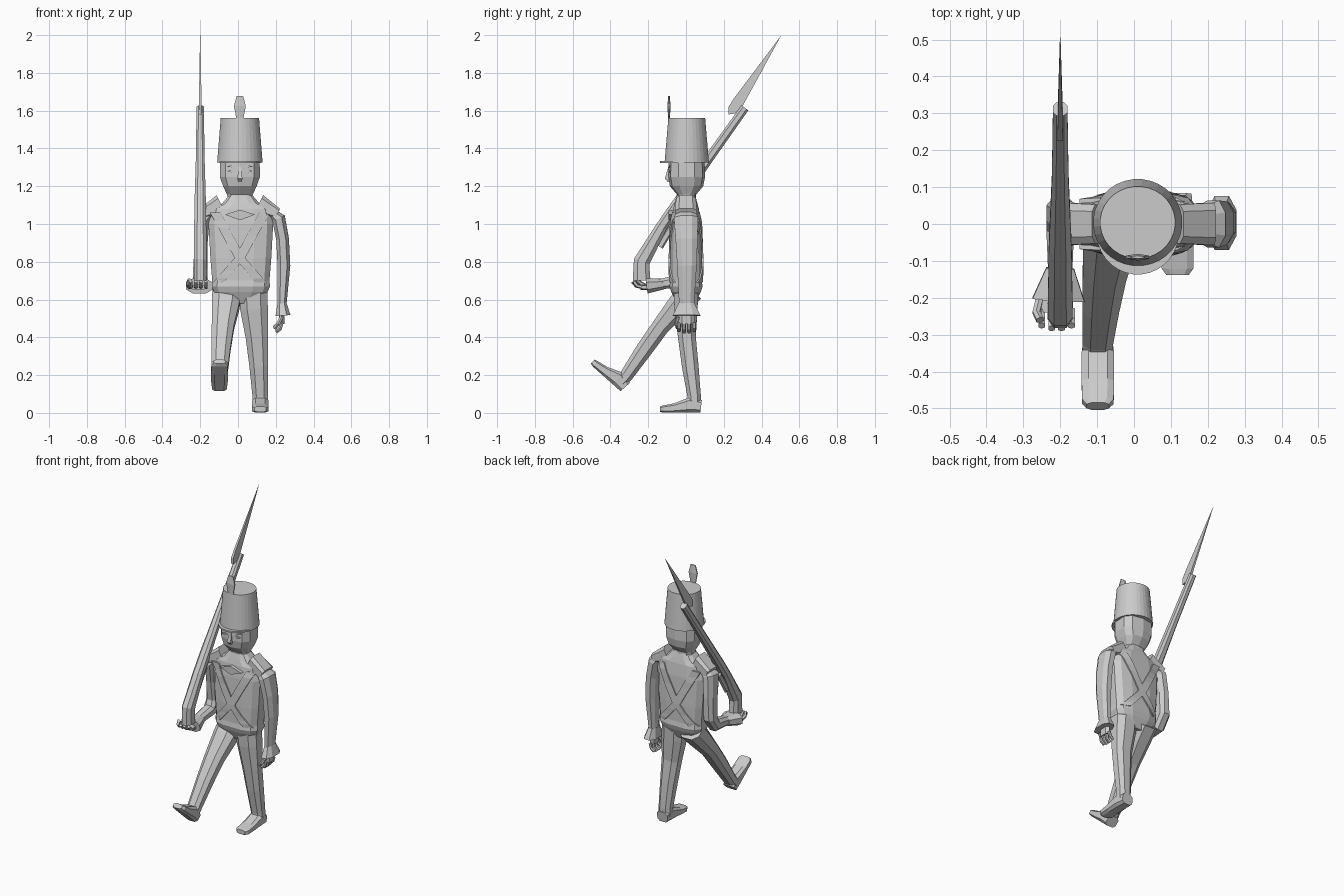
import bpy, bmesh, math
from mathutils import Vector, Matrix
from mathutils.bvhtree import BVHTree

cube = bpy.data.objects.get("Cube")
if cube:
    bpy.data.objects.remove(cube)

grey = bpy.data.materials.new("plain_grey")
grey.use_nodes = True
colour = (0.6, 0.6, 0.6, 1)
grey.diffuse_color = colour
grey.node_tree.nodes["Principled BSDF"].inputs["Base Color"].default_value = colour

MID = 0.01  # body centre line in x


def finish(name, bm):
    bmesh.ops.recalc_face_normals(bm, faces=bm.faces)
    mesh = bpy.data.meshes.new(name)
    bm.to_mesh(mesh)
    bm.free()
    mesh.materials.append(grey)
    obj = bpy.data.objects.new(name, mesh)
    bpy.context.collection.objects.link(obj)
    return obj


def loft_bm(rings, sides=8, square=0.8, matrix=None):
    """Skin rings (x, y, z, half width, half depth) set square to their path."""
    bm = bmesh.new()
    centres = [Vector(r[:3]) for r in rings]
    loops = []
    for i, ring in enumerate(rings):
        along = centres[min(i + 1, len(rings) - 1)] - centres[max(i - 1, 0)]
        along.normalize()
        side = Vector((1, 0, 0))
        side = (side - along * side.dot(along)).normalized()
        deep = along.cross(side)
        loop = []
        for k in range(sides):
            a = math.tau * (k + 0.5) / sides
            c, s = math.cos(a), math.sin(a)
            u = math.copysign(abs(c) ** square, c) * ring[3]
            v = math.copysign(abs(s) ** square, s) * ring[4]
            loop.append(bm.verts.new(centres[i] + side * u + deep * v))
        loops.append(loop)
    for a, b in zip(loops, loops[1:]):
        for k in range(sides):
            j = (k + 1) % sides
            bm.faces.new((a[k], a[j], b[j], b[k]))
    bm.faces.new(loops[0])
    bm.faces.new(loops[-1])
    if matrix:
        bm.transform(matrix)
    return bm


def loft(name, rings, sides=8, square=0.8, matrix=None):
    return finish(name, loft_bm(rings, sides, square, matrix))


def plate(name, outline, thick, place):
    """Prism from a 2D outline; place maps (a, b, offset) to a point."""
    bm = bmesh.new()
    rows = [[bm.verts.new(place(a, b, t)) for a, b in outline] for t in (-thick, thick)]
    n = len(outline)
    for k in range(n):
        j = (k + 1) % n
        bm.faces.new((rows[0][k], rows[0][j], rows[1][j], rows[1][k]))
    for row in rows:
        bm.faces.new(row)
    return finish(name, bm)


# Torso with collar, shoulders and jacket hem
torso_profile = [(1.15, .065, .05), (1.11, .1, .062), (1.08, .16, .07), (1.0, .175, .08),
                 (.82, .165, .086), (.7, .155, .085), (.67, .158, .09), (.64, .145, .08), (.58, .08, .05)]
torso_rings = [(MID + .005, 0, z, w, d) for z, w, d in torso_profile]
body = loft_bm(torso_rings, 12, .65)
surface = BVHTree.FromBMesh(body)
finish("torso", body)


# Crossed straps laid over the torso, front and back
def strap(name, flip, face):
    bm = bmesh.new()
    path = [Vector((-.13, 1.06)), Vector((0, .82)), Vector((.115, .69))]
    steps, rows = 12, []
    for i in range(steps + 1):
        t = 2 * i / steps
        k = min(int(t), 1)
        p = path[k].lerp(path[k + 1], t - k)
        row = []
        for off in (-.028, .028):
            x, z = MID + flip * (p.x + off), p.y
            hit = surface.ray_cast(Vector((x, face, z)), Vector((0, -face, 0)))[0]
            y = hit.y if hit else face * .06
            row += [bm.verts.new((x, y + face * lift, z)) for lift in (-.004, .008)]
        rows.append([row[0], row[1], row[3], row[2]])
    for a, b in zip(rows, rows[1:]):
        for k in range(4):
            j = (k + 1) % 4
            bm.faces.new((a[k], a[j], b[j], b[k]))
    bm.faces.new(rows[0])
    bm.faces.new(rows[-1])
    finish(name, bm)


for face, where in ((-1, "front"), (1, "back")):
    for flip, hand_side in ((-1, "left"), (1, "right")):
        strap(f"{where}_strap_{hand_side}", flip, face)

# Lapel shelf under the collar
plate("lapel", [(-.08, 1.05), (0, 1.02), (.08, 1.05), (0, 1.075)], .012,
      lambda a, b, t: (MID + a, -.08 + t, b))

# Shoulder pads
for s, side in ((1, "left"), (-1, "right")):
    loft(side + "_shoulder_pad", [(MID + s * .1, 0, 1.105, .055, .055),
                                  (MID + s * .2, 0, 1.055, .03, .06)], 8, .5)

# Head and neck
head_profile = [(1.35, .108, .095), (1.25, .11, .098), (1.2, .092, .088), (1.155, .07, .05), (1.1, .065, .05)]
loft("head", [(MID, .003, z, w, d) for z, w, d in head_profile], 10, .7)

# Face
loft("nose", [(MID, -.088, 1.3, .008, .008), (MID, -.1, 1.24, .018, .016), (MID, -.09, 1.225, .012, .008)], 4)
for s, side in ((1, "left"), (-1, "right")):
    for name, z, w, h in (("eye", 1.28, .022, .007), ("eyebrow", 1.305, .028, .005)):
        plate(f"{side}_{name}", [(-w, 0), (0, -h), (w, 0), (0, h)], .004,
              lambda a, b, t: (MID + s * .045 + a, -.09 + t + .1 * abs(a), z + b))

# Tall hat, visor and plume
loft("hat", [(MID, .004, 1.325, .121, .118), (MID, .004, 1.56, .102, .098)], 32, 1)
loft("hat_visor", [(MID, -.022, 1.323, .112, .115), (MID, -.022, 1.333, .112, .115)], 32, 1)
loft("plume", [(MID, -.09, 1.55, .02, .004), (MID, -.09, 1.625, .036, .009),
               (MID, -.09, 1.677, .02, .004)], 6, 1)

# Legs: the right one is the left one mirrored and swung forward at the hip
leg = [(.08, 0, .65, .08, .07), (.085, 0, .55, .078, .065), (.1, .005, .4, .063, .05),
       (.11, .022, .25, .053, .047), (.118, .043, .09, .044, .038), (.118, .043, .04, .044, .038)]
foot = [(.118, .08, .035, .04, .035), (.118, .02, .042, .046, .042),
        (.118, -.06, .026, .046, .026), (.118, -.12, .02, .045, .02), (.118, -.138, .02, .032, .015)]
hip = Vector((0, 0, .62))
swing = (Matrix.Translation(hip + Vector((2 * MID, .01, .005))) @ Matrix.Rotation(math.radians(-42), 4, 'X')
         @ Matrix.Diagonal((-1, 1, 1, 1)) @ Matrix.Translation(-hip))
for side, matrix in (("left", None), ("right", swing)):
    loft(side + "_leg", leg, 8, .8, matrix)
    loft(side + "_foot", foot, 8, .6, matrix)

# Arms with flared cuffs
loft("left_arm", [(.17, 0, 1.07, .02, .045), (.215, 0, 1.03, .038, .068), (.236, .003, .92, .036, .062),
                  (.243, .005, .78, .036, .055), (.233, .003, .57, .025, .042)])
loft("left_cuff", [(.233, .003, .58, .026, .044), (.238, .003, .515, .042, .078)])
loft("right_arm", [(-.14, 0, 1.07, .02, .045), (-.185, 0, 1.03, .038, .065), (-.195, .02, .9, .036, .055),
                   (-.2, .03, .76, .04, .045), (-.2, -.01, .7, .04, .04), (-.2, -.15, .68, .034, .028)])
loft("right_cuff", [(-.2, -.12, .682, .04, .03), (-.205, -.205, .672, .075, .042)])


# Hands: palm, four fingers and a thumb
def hand(side, base, along, across, bend):
    base, along, across, bend = map(Vector, (base, along, across, bend))

    def tube(name, points, w, d):
        loft(f"{side}_{name}", [(*p, w, d) for p in points], 6)

    flat = abs(across.x) > .5
    tube("palm", [base - along * .02, base + along * .04], *((.05, .015) if flat else (.016, .042)))
    for k in range(4):
        root = base + along * .03 + across * (k - 1.5) * .027
        reach = .06 - .008 * abs(k - 1.5)
        knuckle = root + along * reach * .6 + bend * .008
        tube(f"finger_{k + 1}", [root, knuckle, knuckle + along * reach * .35 + bend * .022], .01, .01)
    root = base - across * .045
    tube("thumb", [root, root + along * .04 - across * .01 + bend * .02,
                   root + along * .06 + bend * .04], .011, .011)


hand("left", (.232, .003, .51), (0, 0, -1), (0, 1, 0), (-1, 0, 0))
hand("right", (-.21, -.2, .665), (0, -1, 0), (1, 0, 0), (0, 0, 1))

# Rifle resting on the right shoulder
GUN = -.2
rifle = [(.312, 1.615, .021, .024), (.13, 1.36, .024, .026), (-.063, 1.085, .033, .03),
         (-.13, .985, .034, .032), (-.235, .8, .036, .046), (-.235, .7, .036, .05)]
loft("rifle", [(GUN, *r) for r in rifle])
loft("rifle_lock", [(GUN, -.06, 1.01, .012, .018), (GUN, -.14, .88, .012, .02)], 6)

# Bayonet blade
plate("bayonet", [(.505, 2), (.25, 1.66), (.225, 1.62), (.225, 1.58), (.26, 1.585), (.3, 1.625)], .007,
      lambda a, b, t: (GUN + t * (2.05 - b) / .4, a, b))
